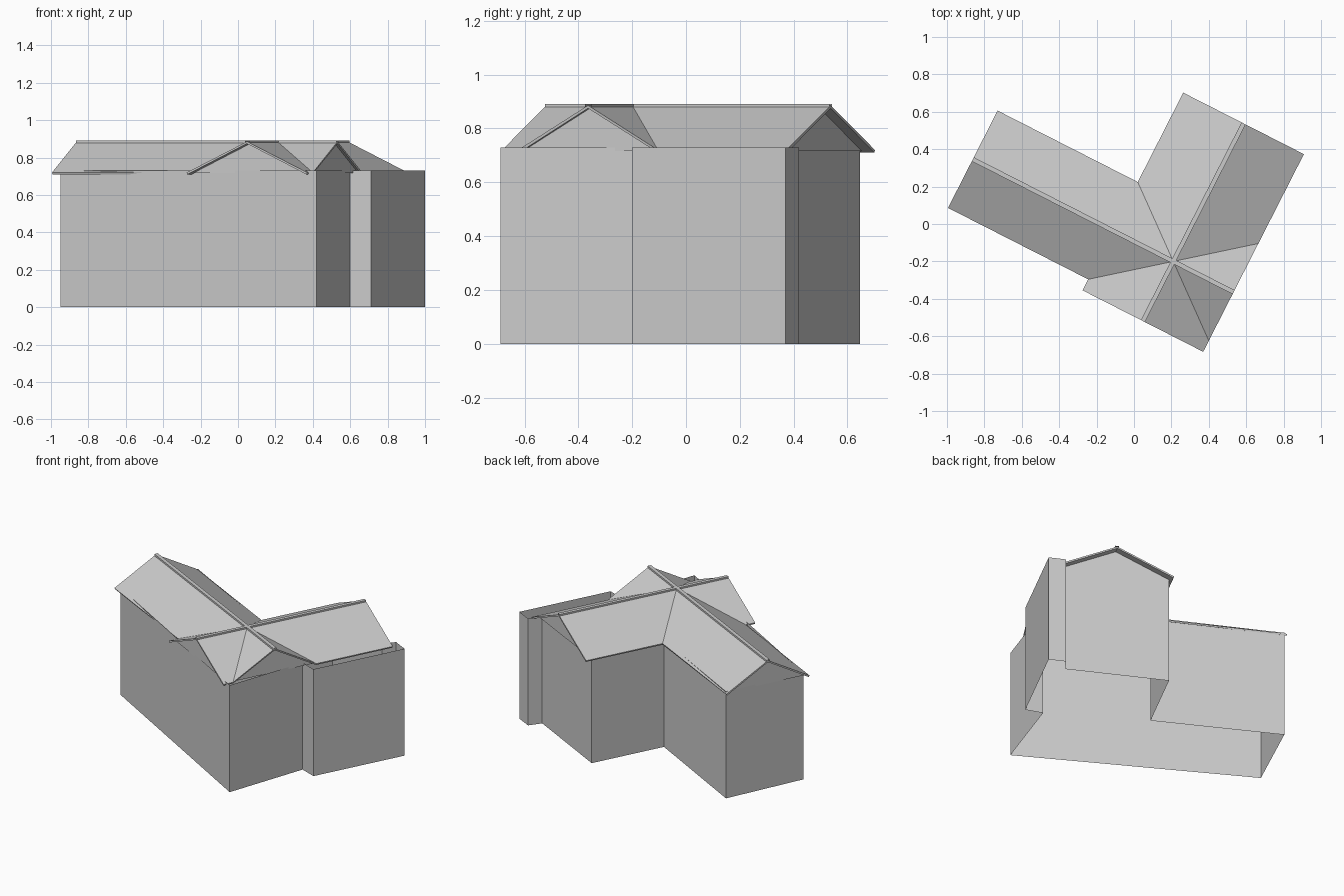
import bpy, bmesh, math
from mathutils import Vector

if "Cube" in bpy.data.objects:
    bpy.data.objects.remove(bpy.data.objects["Cube"])

# House axes: u runs along the main ridge, v along the cross wing
ANG = math.radians(27)
U = Vector((math.cos(ANG), -math.sin(ANG), 0))
V = Vector((math.sin(ANG), math.cos(ANG), 0))
C = Vector((0.21, -0.20, 0))          # where the ridges cross
HU, HV = 0.362, 0.292                 # half widths of cross wing and main wing
EAVE, RIDGE, WALL = 0.72, 0.886, 0.73


def at(u, v, z):
    return C + U * u + V * v + Vector((0, 0, z))


def make(name, faces, up=False):
    bm = bmesh.new()
    for pts in faces:
        bm.faces.new([bm.verts.new(p) for p in pts])
    bmesh.ops.remove_doubles(bm, verts=bm.verts, dist=0.0005)
    bm.normal_update()
    for f in bm.faces:
        if up and f.normal.z < 0:
            f.normal_flip()
    me = bpy.data.meshes.new(name)
    bm.to_mesh(me)
    bm.free()
    ob = bpy.data.objects.new(name, me)
    bpy.context.collection.objects.link(ob)
    return ob


# Walls: open shell along the footprint
plan = [(1.0, 0.37), (0.90, 0.42), (0.845, 0.345), (0.26, 0.647), (0.03, 0.195),
        (-0.717, 0.593), (-0.95, 0.09), (0.42, -0.69), (0.60, -0.16), (0.71, -0.20)]
make("walls", [[(*a, 0), (*b, 0), (*b, WALL), (*a, WALL)]
               for a, b in zip(plan, plan[1:] + plan[:1])])

# Roof arms: (along u?, sign, roof length, gable wall distance)
arms = [(True, -1, 1.203, 1.178), (True, 1, HU, 0.345),
        (False, -1, 0.358, 0.318), (False, 1, 0.828, 0.782)]
slopes = []
for i, (along_u, s, length, gable) in enumerate(arms):
    half, start = (HV, HU) if along_u else (HU, HV)

    def p(a, b, z, along_u=along_u, s=s):
        return at(s * a, b, z) if along_u else at(b, s * a, z)

    for side in (-1, 1):
        pts = [p(0, 0, RIDGE), p(length, 0, RIDGE), p(length, side * half, EAVE)]
        if length > start + 0.001:
            pts.append(p(start, side * half, EAVE))
        slopes.append(pts)

    # Gable triangle under the roof end
    w = half * 0.96
    make(f"gable_{i + 1}", [[p(gable, -w, EAVE - 0.003), p(gable, w, EAVE - 0.003),
                             p(gable, 0, RIDGE - 0.006)]])

    # Flat ridge cap
    r, t = 0.012, RIDGE + 0.005
    make(f"ridge_cap_{i + 1}", [
        [p(0, -r, t), p(length, -r, t), p(length, r, t), p(0, r, t)],
        [p(0, -r, t), p(length, -r, t), p(length, -r, t - 0.012), p(0, -r, t - 0.012)],
        [p(0, r, t), p(length, r, t), p(length, r, t - 0.012), p(0, r, t - 0.012)]])

# Roof: eight slopes meeting at the crossing, given a thin slab
roof = make("roof", slopes, up=True)
mod = roof.modifiers.new("thickness", 'SOLIDIFY')
mod.thickness = 0.011
mod.offset = -1
